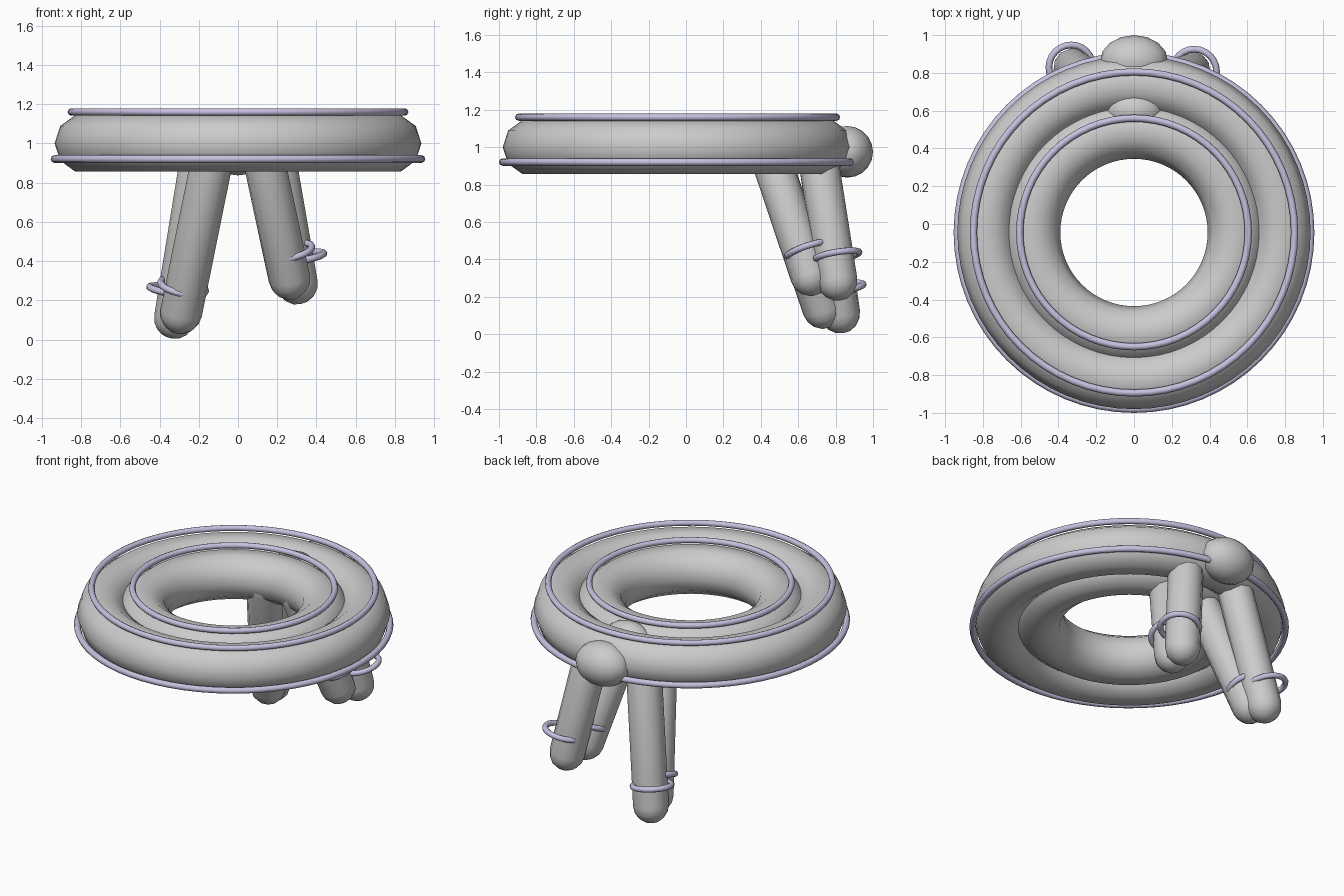
import bpy, bmesh, math
from mathutils import Vector, Matrix

if "Cube" in bpy.data.objects:
    bpy.data.objects.remove(bpy.data.objects["Cube"])

CY = -0.045      # centre of the rings in y
TUBE = 0.15      # ring thickness radius

piping_mat = bpy.data.materials.new("lavender_piping")
piping_mat.diffuse_color = (0.58, 0.53, 0.74, 1)
piping_mat.use_nodes = True
piping_mat.node_tree.nodes["Principled BSDF"].inputs["Base Color"].default_value = piping_mat.diffuse_color


def smooth(ob, name, mat=None):
    ob.name = name
    for p in ob.data.polygons:
        p.use_smooth = True
    if mat:
        ob.data.materials.append(mat)
    return ob


def ring(name, loc, major, minor, segs, sides, axis=(0, 0, 1), mat=None):
    rot = Vector((0, 0, 1)).rotation_difference(Vector(axis)).to_euler()
    bpy.ops.mesh.primitive_torus_add(location=loc, rotation=rot, major_radius=major,
                                     minor_radius=minor, major_segments=segs,
                                     minor_segments=sides)
    return smooth(bpy.context.object, name, mat)


def knot(name, loc, scale):
    bpy.ops.mesh.primitive_uv_sphere_add(segments=16, ring_count=10, radius=1, location=loc)
    bpy.context.object.scale = scale
    return smooth(bpy.context.object, name)


def capsule(name, a, b, r, segs=12, half_rings=4):
    """Round-ended cylinder from a to b: a sphere stretched along its axis."""
    a, b = Vector(a), Vector(b)
    length = (b - a).length
    bm = bmesh.new()
    bmesh.ops.create_uvsphere(bm, u_segments=segs, v_segments=half_rings * 2, radius=r)
    belt = [e for e in bm.edges if all(abs(v.co.z) < 1e-5 for v in e.verts)]
    bmesh.ops.split_edges(bm, edges=belt)
    for f in bm.faces:
        f.tag = f.calc_center_median().z > 0
    for v in {v for f in bm.faces if f.tag for v in f.verts}:
        v.co.z += length
    rims = [e for e in bm.edges if e.is_boundary]
    bmesh.ops.bridge_loops(bm, edges=rims)
    bmesh.ops.recalc_face_normals(bm, faces=bm.faces)
    q = Vector((0, 0, 1)).rotation_difference(b - a)
    bm.transform(Matrix.Translation(a) @ q.to_matrix().to_4x4())
    me = bpy.data.meshes.new(name)
    bm.to_mesh(me)
    bm.free()
    ob = bpy.data.objects.new(name, me)
    bpy.context.collection.objects.link(ob)
    return smooth(ob, name)


# Two concentric rings with piping on the top shoulder and lower outer edge
for name, major in (("inner", 0.54), ("outer", 0.785)):
    ring(name + "_ring", (0, CY, 1.0), major, TUBE, 64, 10)
    ring(name + "_top_piping", (0, CY, 1.16), major + 0.065, 0.019, 64, 8, mat=piping_mat)
ring("outer_lower_piping", (0, CY, 0.92), 0.935, 0.02, 64, 8, mat=piping_mat)

# Knots at the back of each ring
knot("outer_knot", (0, 0.862, 0.975), (0.18, 0.138, 0.138))
knot("inner_knot", (0, 0.60, 1.03), (0.16, 0.11, 0.12))

# Hanging tails: top, bottom and the centre of the trim hoop round each one
tails = {
    "right_inner_tail": ((0.125, 0.45, 0.95), (0.262, 0.665, 0.31), (0.262, 0.652, 0.45)),
    "right_outer_tail": ((0.185, 0.705, 0.95), (0.30, 0.81, 0.285), (0.322, 0.81, 0.42)),
    "left_inner_tail": ((-0.125, 0.45, 0.95), (-0.29, 0.73, 0.135), (-0.28, 0.715, 0.27)),
    "left_outer_tail": ((-0.185, 0.705, 0.95), (-0.322, 0.825, 0.11), (-0.335, 0.832, 0.25)),
}
for name, (top, end, hoop) in tails.items():
    capsule(name, top, end, 0.107)
    axis = Vector(top) - Vector(end)
    ring(name + "_trim", hoop, 0.117, 0.018, 24, 8, axis, piping_mat)
